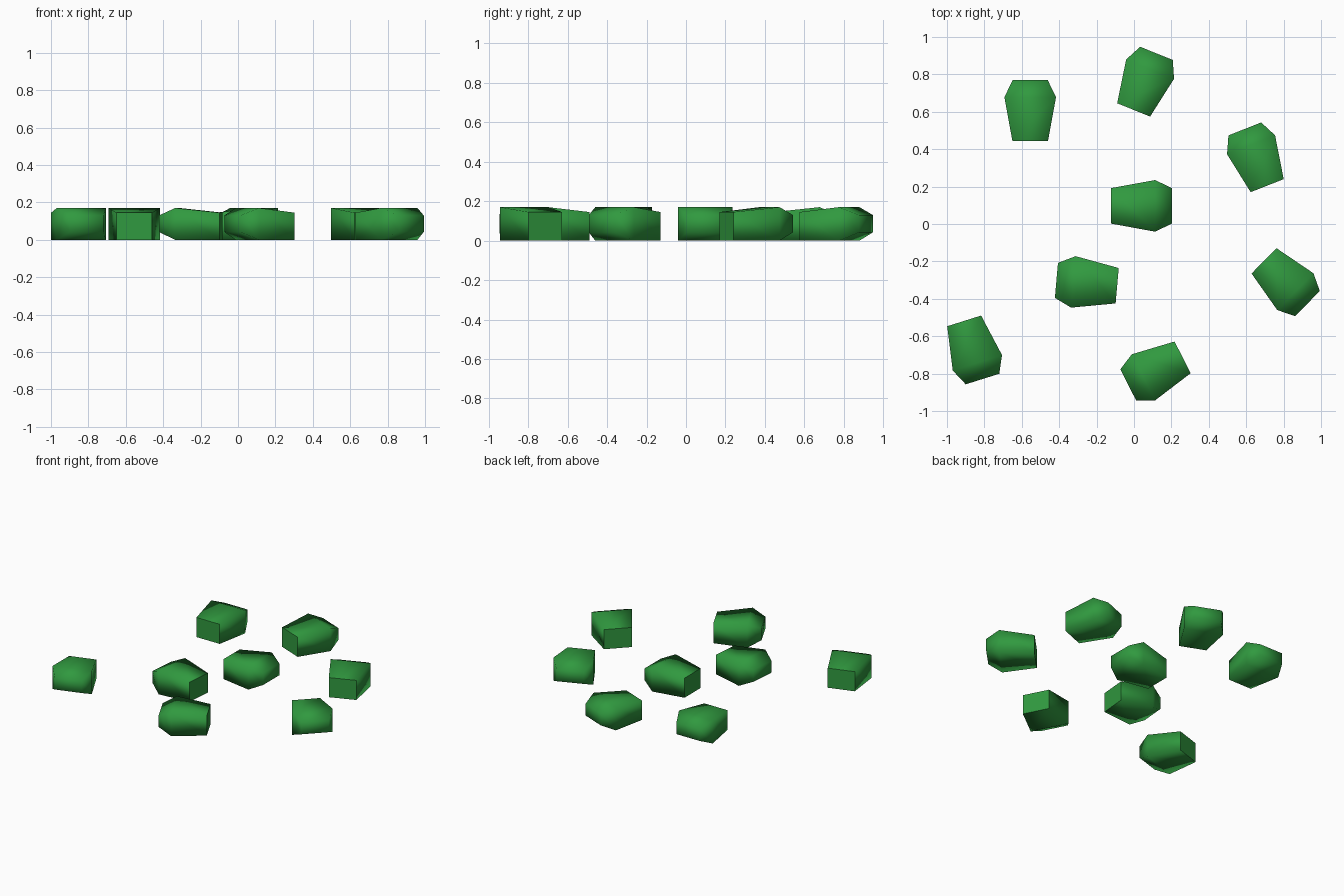
import bpy, bmesh
from math import radians

if "Cube" in bpy.data.objects:
    bpy.data.objects.remove(bpy.data.objects["Cube"])

mat = bpy.data.materials.new("green")
mat.diffuse_color = (0.03, 0.32, 0.05, 1)
mat.use_nodes = True
mat.node_tree.nodes["Principled BSDF"].inputs["Base Color"].default_value = mat.diffuse_color

# Cross-sections along the pebble: distance, half width, bottom, top
SECTIONS = [(0.0, 0.095, 0.0, 0.145),
            (0.235, 0.138, 0.0, 0.17),
            (0.326, 0.094, 0.042, 0.13)]


def pebble_mesh():
    bm = bmesh.new()
    rings = [[bm.verts.new(p) for p in ((u, -w, lo), (u, w, lo), (u, w, hi), (u, -w, hi))]
             for u, w, lo, hi in SECTIONS]
    for a, b in zip(rings, rings[1:]):
        for i in range(4):
            j = (i + 1) % 4
            bm.faces.new((a[i], a[j], b[j], b[i]))
    end = bm.faces.new(rings[0])
    bm.faces.new(rings[-1])
    bmesh.ops.recalc_face_normals(bm, faces=bm.faces)
    # Soft body, crisp flat cut at the blunt end
    for f in bm.faces:
        f.smooth = True
    for e in end.edges:
        e.smooth = False
    mesh = bpy.data.meshes.new("pebble")
    bm.to_mesh(mesh)
    bm.free()
    mesh.materials.append(mat)
    return mesh


# Scattered pebbles: blunt-end x, y and heading in degrees
PLACES = [(-0.555, 0.443, 90), (-0.002, 0.61, 68), (0.712, 0.205, 111.5),
          (-0.122, 0.097, 0), (0.695, -0.197, -44.5), (-0.09, -0.33, 175),
          (-0.908, -0.518, -72.5), (0.26, -0.713, 207)]

mesh = pebble_mesh()
for n, (x, y, angle) in enumerate(PLACES, 1):
    ob = bpy.data.objects.new(f"pebble_{n}", mesh)
    ob.location = (x, y, 0)
    ob.rotation_euler.z = radians(angle)
    bpy.context.collection.objects.link(ob)
